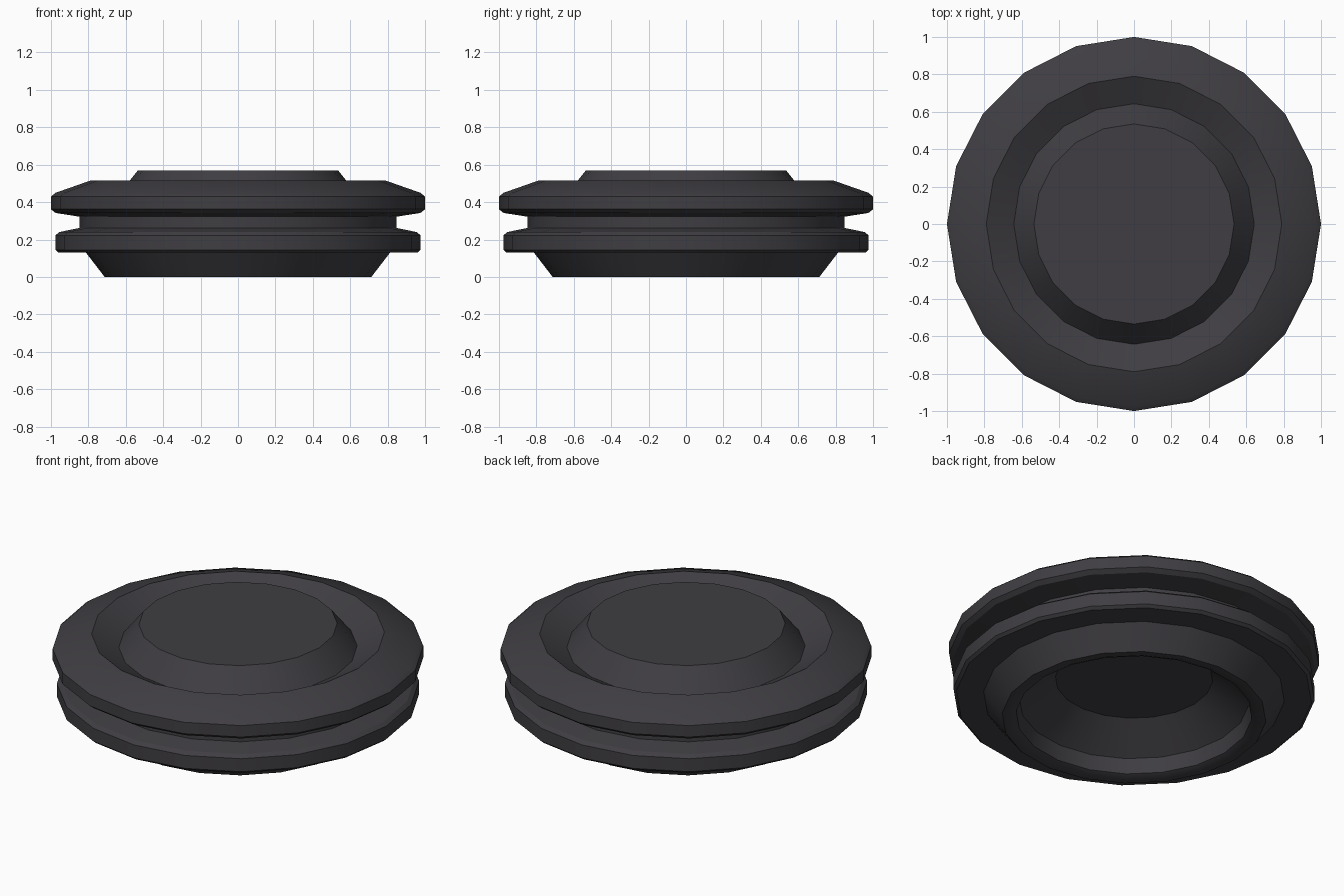
import bpy, bmesh, math

if "Cube" in bpy.data.objects:
    bpy.data.objects.remove(bpy.data.objects["Cube"])

SIDES = 20

mat = bpy.data.materials.new("dark_rubber")
mat.diffuse_color = (0.05, 0.047, 0.054, 1)
mat.use_nodes = True
mat.node_tree.nodes["Principled BSDF"].inputs["Base Color"].default_value = mat.diffuse_color


def lathe(name, profile):
    """Revolve a (radius, z) profile around z; radius 0 becomes a flat cap."""
    bm = bmesh.new()
    rings = [[bm.verts.new((r * math.cos(i * math.tau / SIDES),
                            r * math.sin(i * math.tau / SIDES), z))
              for i in range(SIDES)] for r, z in profile]
    for a, b in zip(rings, rings[1:]):
        for i in range(SIDES):
            j = (i + 1) % SIDES
            bm.faces.new((a[i], a[j], b[j], b[i]))
    bm.faces.new(rings[0])
    bm.faces.new(rings[-1])
    bmesh.ops.recalc_face_normals(bm, faces=bm.faces)
    me = bpy.data.meshes.new(name)
    bm.to_mesh(me)
    bm.free()
    me.materials.append(mat)
    ob = bpy.data.objects.new(name, me)
    bpy.context.collection.objects.link(ob)
    bpy.context.view_layer.objects.active = ob
    ob.select_set(True)
    bpy.ops.object.shade_smooth_by_angle(angle=math.radians(25))
    ob.select_set(False)
    return ob


# raised centre and dished top
top = [(0.535, 0.57), (0.643, 0.435), (0.79, 0.515)]
# upper flange
upper = [(0.975, 0.45), (1.0, 0.43), (1.0, 0.362), (0.975, 0.342)]
# groove
groove = [(0.847, 0.322), (0.847, 0.262)]
# lower flange
lower = [(0.955, 0.24), (0.977, 0.222), (0.977, 0.145), (0.96, 0.13)]
# tapered foot
foot = [(0.813, 0.13), (0.713, 0.0), (0.67, 0.0)]
# hollow underside
hollow = [(0.637, 0.015), (0.62, 0.10), (0.425, 0.24)]

lathe("grommet_plug", top + upper + groove + lower + foot + hollow)
